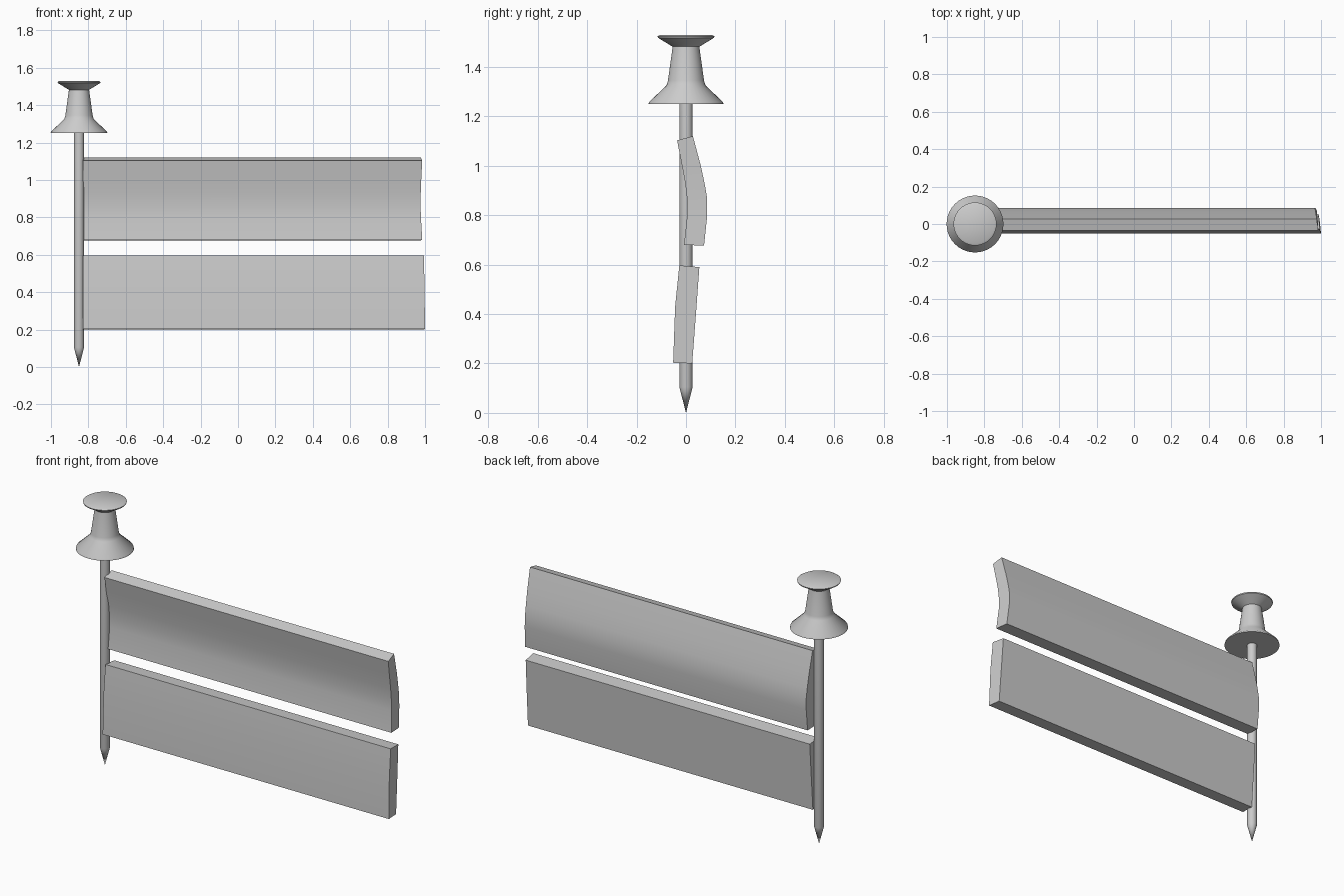
import bpy, bmesh, math

if "Cube" in bpy.data.objects:
    bpy.data.objects.remove(bpy.data.objects["Cube"])

PIN_X = -0.85


def finish(name, bm, angle):
    bmesh.ops.recalc_face_normals(bm, faces=bm.faces)
    mesh = bpy.data.meshes.new(name)
    bm.to_mesh(mesh)
    bm.free()
    ob = bpy.data.objects.new(name, mesh)
    bpy.context.collection.objects.link(ob)
    bpy.ops.object.select_all(action='DESELECT')
    ob.select_set(True)
    bpy.context.view_layer.objects.active = ob
    bpy.ops.object.shade_smooth_by_angle(angle=math.radians(angle))
    return ob


def lathe(name, profile, steps, angle=35):
    """Spin a (radius, z) profile about the pin axis."""
    bm = bmesh.new()
    verts = [bm.verts.new((PIN_X + r, 0, z)) for r, z in profile]
    edges = [bm.edges.new(p) for p in zip(verts, verts[1:])]
    bmesh.ops.spin(bm, geom=verts + edges, cent=(PIN_X, 0, 0), axis=(0, 0, 1),
                   angle=math.tau, steps=steps)
    bmesh.ops.remove_doubles(bm, verts=bm.verts, dist=1e-5)
    return finish(name, bm, angle)


def board(name, rows):
    """Bent plank from rows of (front y, front z, back y, back z, right end x)."""
    bm = bmesh.new()
    rings = []
    for x0 in (-0.828, None):
        front = [bm.verts.new((x0 or xe, fy, fz)) for fy, fz, by, bz, xe in rows]
        back = [bm.verts.new((x0 or xe - 0.008, by, bz)) for fy, fz, by, bz, xe in rows]
        rings.append((front, back))
    # end caps as quad strips
    for f, b in rings:
        for i in range(len(rows) - 1):
            bm.faces.new((f[i], f[i + 1], b[i + 1], b[i]))
    # long sides
    loops = [f + b[::-1] for f, b in rings]
    n = len(loops[0])
    for i in range(n):
        j = (i + 1) % n
        bm.faces.new((loops[0][i], loops[0][j], loops[1][j], loops[1][i]))
    return finish(name, bm, 30)


# Needle with pointed tip
lathe("pin_needle", [(0, 0), (0.027, 0.105), (0.027, 1.26), (0, 1.26)], 24)

# Flared grip with flanged cap
lathe("pin_head", [(0, 1.25), (0.152, 1.25), (0.15, 1.258), (0.079, 1.325),
                   (0.073, 1.345), (0.054, 1.482), (0.113, 1.518),
                   (0.115, 1.524), (0.105, 1.53), (0, 1.53)], 40, 40)

# Curved upper board
board("upper_board", [(-0.036, 1.103, 0.028, 1.12, 0.985),
                      (-0.018, 1.01, 0.060, 1.00, 0.980),
                      (-0.003, 0.93, 0.077, 0.92, 0.977),
                      (0.005, 0.86, 0.086, 0.865, 0.976),
                      (0.005, 0.80, 0.086, 0.80, 0.978),
                      (-0.008, 0.68, 0.073, 0.677, 0.985)])

# Slightly bowed lower board
board("lower_board", [(-0.027, 0.597, 0.054, 0.59, 0.994),
                      (-0.044, 0.43, 0.041, 0.41, 0.997),
                      (-0.052, 0.203, 0.025, 0.20, 1.0)])
